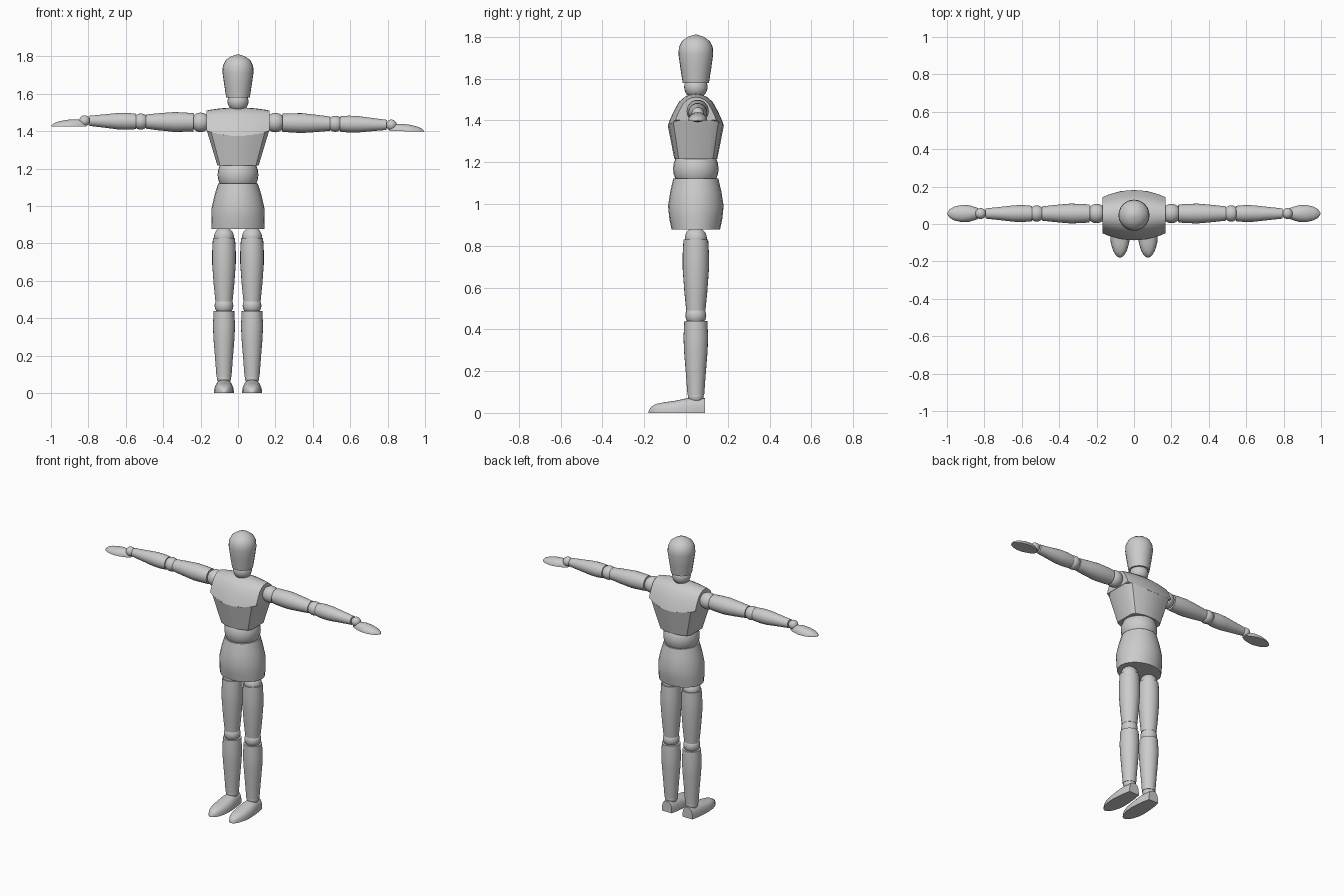
import bpy, bmesh, math
from mathutils import Vector, Matrix

cube = bpy.data.objects.get("Cube")
if cube:
    bpy.data.objects.remove(cube, do_unlink=True)

grey = bpy.data.materials.new("plain_grey")
grey.use_nodes = True
tone = (0.6, 0.6, 0.6, 1)
grey.diffuse_color = tone
grey.node_tree.nodes["Principled BSDF"].inputs["Base Color"].default_value = tone

MID = 0.047  # depth of the body axis


def finish(name, bm, matrix=Matrix()):
    """Turn a bmesh into a shaded object."""
    bmesh.ops.transform(bm, matrix=matrix, verts=bm.verts)
    bmesh.ops.recalc_face_normals(bm, faces=bm.faces)
    mesh = bpy.data.meshes.new(name)
    bm.to_mesh(mesh)
    bm.free()
    mesh.materials.append(grey)
    obj = bpy.data.objects.new(name, mesh)
    bpy.context.collection.objects.link(obj)
    bpy.ops.object.select_all(action='DESELECT')
    obj.select_set(True)
    bpy.context.view_layer.objects.active = obj
    bpy.ops.object.shade_smooth_by_angle(angle=math.radians(30))
    return obj


def loft(name, rings, matrix=Matrix()):
    """Skin a row of closed rings and cap both ends."""
    bm = bmesh.new()
    rows = [[bm.verts.new(p) for p in ring] for ring in rings]
    n = len(rows[0])
    for a, b in zip(rows, rows[1:]):
        for i in range(n):
            j = (i + 1) % n
            bm.faces.new((a[i], a[j], b[j], b[i]))
    bm.faces.new(rows[0])
    bm.faces.new(rows[-1])
    return finish(name, bm, matrix)


def turned(name, profile, matrix=Matrix(), n=24):
    """Elliptical rings along local z: (height, half width, half depth)."""
    rings = []
    for z, rx, ry in profile:
        angles = [math.tau * i / n for i in range(n)]
        rings.append([(rx * math.cos(a), ry * math.sin(a), z) for a in angles])
    return loft(name, rings, matrix)


def rounded(name, profile, matrix=Matrix()):
    return turned(name, [(z, r, r) for z, r in profile], matrix)


def ball(name, centre, radius):
    bm = bmesh.new()
    bmesh.ops.create_uvsphere(bm, u_segments=24, v_segments=14, radius=radius)
    return finish(name, bm, Matrix.Translation(centre))


def dome(name, stations, matrix, power=1.0, n=14):
    """Flat-bottomed dome along local x: (distance, half width, height)."""
    rings = []
    for x, w, h in stations:
        ring = []
        for i in range(n + 1):
            a = math.pi * i / n
            c, s = math.cos(a), max(math.sin(a), 0)
            ring.append((x, math.copysign(abs(c) ** power, c) * w, h * s ** power))
        rings.append(ring)
    return loft(name, rings, matrix)


body = Matrix.Translation((0, MID, 0))

# Head and neck
rounded("head", [(1.58, .063), (1.65, .074), (1.715, .083), (1.75, .081),
                 (1.78, .066), (1.80, .038), (1.81, .006)], body)
ball("neck_ball", (0, MID, 1.56), .056)

# Upper chest: arched slices from shoulder to shoulder
arch = [(1, 0), (.93, .18), (.78, .47), (.6, .75), (.4, .9), (.2, .98), (0, 1)]
arch += [(-y, z) for y, z in reversed(arch[:-1])]
slices = []
for i in range(-6, 7):
    t = i / 6
    depth = .134 - .037 * t * t
    base, top = 1.374 + .028 * t * t, 1.527 - .016 * t * t
    slices.append([(t * .168, y * depth, base + z * (top - base)) for y, z in arch])
loft("upper_chest", slices, body)


# Lower chest: tapering faceted block
def outline(quarter):
    front = quarter + [(-x, y) for x, y in reversed(quarter[:-1])]
    return front + [(-x, -y) for x, y in front]


wide = outline([(.166, .07), (.143, .108), (.075, .128), (0, .134)])
narrow = outline([(.11, .06), (.096, .082), (.05, .099), (0, .103)])
loft("lower_chest", [
    [(x, y, 1.375 + .027 * (x / .168) ** 2) for x, y in wide],
    [(x, y, 1.216) for x, y in narrow]], body)

# Waist and hips
ball("waist_ball", (0, MID, 1.168), .109)
turned("pelvis", [(1.121, .106, .108), (1.06, .125, .122), (.99, .141, .133),
                  (.93, .143, .127), (.878, .142, .116)], body)

# Arms: local z runs outward along each arm, slightly sloped
for side, sign, slope in (("left", 1, -.021), ("right", -1, .014)):
    shoulder = Vector((sign * .17, .056, 1.447))
    along = Vector((sign, 0, slope)).normalized()
    up = Vector((-sign * slope, 0, 1)).normalized()
    across = up.cross(along)

    def frame(d, x_axis, y_axis, z_axis):
        m = Matrix((x_axis, y_axis, z_axis)).transposed().to_4x4()
        m.translation = shoulder + along * d
        return m

    limb = frame(0, up, across, along)
    ball(side + "_shoulder_ball", shoulder + along * .03, .052)
    rounded(side + "_upper_arm", [(.067, .048), (.11, .051), (.17, .053),
                                  (.25, .046), (.322, .038)], limb)
    ball(side + "_elbow_ball", shoulder + along * .35, .043)
    rounded(side + "_forearm", [(.376, .041), (.42, .045), (.47, .044),
                                (.55, .035), (.625, .027)], limb)
    ball(side + "_wrist_ball", shoulder + along * .65, .029)
    palm = frame(.64, along, across, up)
    palm.translation -= up * .032
    dome(side + "_hand", [(0, .016, .026), (.03, .032, .036), (.07, .044, .039),
                          (.11, .046, .035), (.15, .037, .026), (.175, .023, .016),
                          (.187, .006, .004)], palm)

# Legs and feet
for side, x in (("left", .075), ("right", -.075)):
    leg = Matrix.Translation((x, MID, 0))
    ball(side + "_hip_ball", (x, MID, .835), .053)
    rounded(side + "_thigh", [(.83, .059), (.76, .063), (.69, .063),
                              (.58, .055), (.49, .046)], leg)
    ball(side + "_knee_ball", (x, MID, .467), .05)
    rounded(side + "_calf", [(.44, .055), (.36, .059), (.29, .056),
                             (.18, .047), (.085, .04)], leg)
    ball(side + "_ankle_ball", (x, MID, .08), .038)
    heading = leg @ Matrix.Rotation(-math.pi / 2, 4, 'Z')
    dome(side + "_foot", [(-.045, .036, .07), (.0, .045, .072), (.042, .05, .07),
                          (.1, .053, .058), (.15, .049, .051), (.19, .037, .043),
                          (.215, .022, .028), (.226, .007, .008)], heading, .75)
